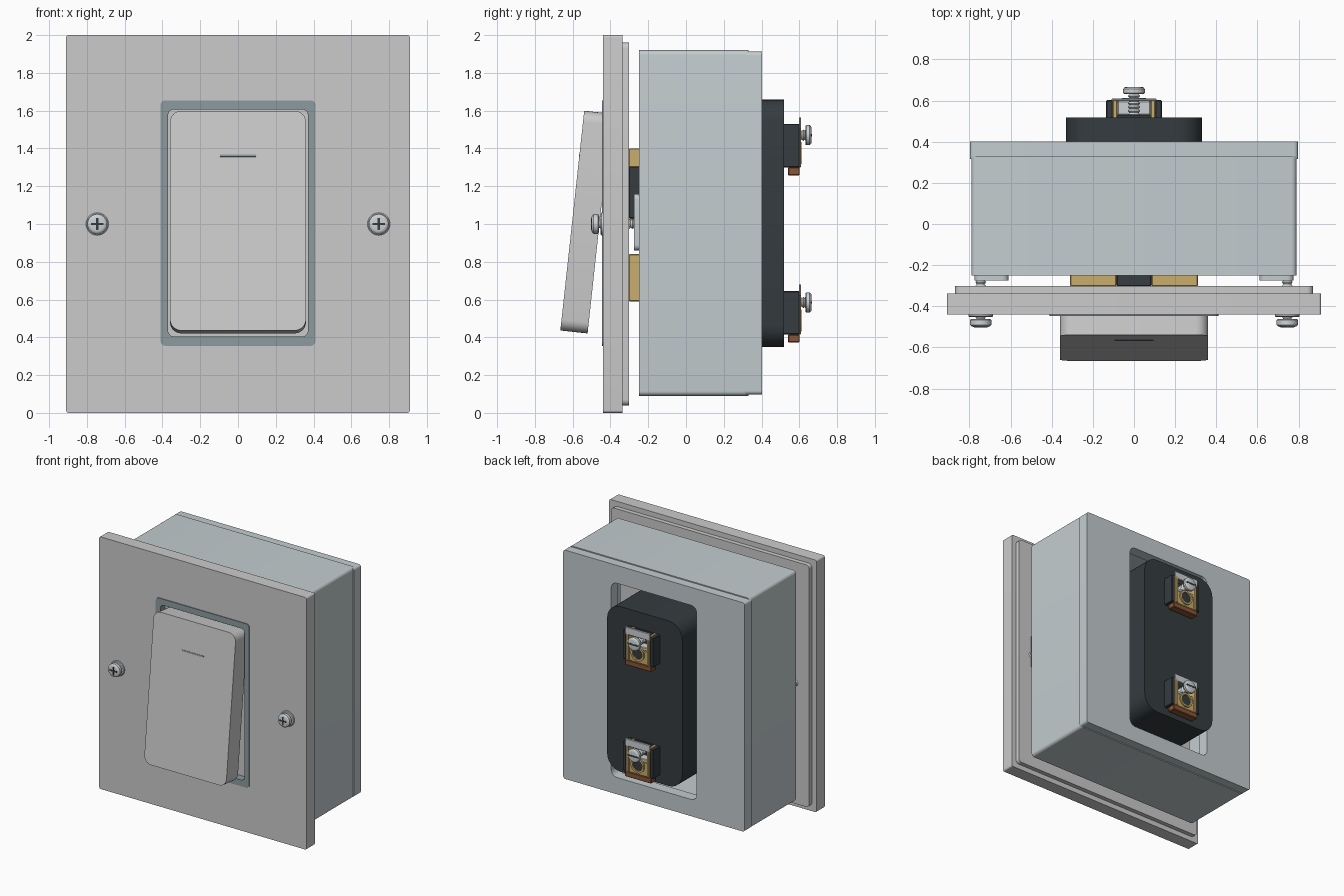
import bpy, bmesh
from math import sin, cos, pi, radians

if "Cube" in bpy.data.objects:
    bpy.data.objects.remove(bpy.data.objects["Cube"])


def material(name, r, g, b):
    m = bpy.data.materials.new(name)
    m.diffuse_color = (r, g, b, 1)
    m.use_nodes = True
    m.node_tree.nodes["Principled BSDF"].inputs["Base Color"].default_value = m.diffuse_color
    return m


BOX = material("blue_grey_metal", 0.55, 0.61, 0.63)
SLATE = material("slate", 0.27, 0.33, 0.35)
DARK = material("dark_plastic", 0.035, 0.045, 0.05)
BRASS = material("brass", 0.60, 0.42, 0.15)
COPPER = material("copper", 0.25, 0.09, 0.035)
STEEL = material("steel", 0.62, 0.65, 0.67)


def finish(name, bm, mat):
    bmesh.ops.recalc_face_normals(bm, faces=bm.faces[:])
    me = bpy.data.meshes.new(name)
    bm.to_mesh(me)
    bm.free()
    me.polygons.foreach_set("use_smooth", [True] * len(me.polygons))
    me.set_sharp_from_angle(angle=radians(35))
    if mat:
        me.materials.append(mat)
    ob = bpy.data.objects.new(name, me)
    bpy.context.collection.objects.link(ob)
    return ob


def bevel(bm, width, seg):
    if width:
        edges = [e for e in bm.edges if e.calc_face_angle(0) > radians(40)]
        bmesh.ops.bevel(bm, geom=edges, offset=width, segments=seg,
                        profile=0.5, affect='EDGES', clamp_overlap=True)


def outline(x0, x1, z0, z1, r, n=6):
    pts = []
    for k, (cx, cz) in enumerate([(x1 - r, z1 - r), (x0 + r, z1 - r),
                                  (x0 + r, z0 + r), (x1 - r, z0 + r)]):
        for i in range(n + 1):
            a = (k + i / n) * pi / 2
            pts.append((cx + r * cos(a), cz + r * sin(a)))
    return pts


def strip(bm, a, b):
    n = len(a)
    for i in range(n):
        j = (i + 1) % n
        bm.faces.new((a[i], a[j], b[j], b[i]))


def loop(bm, pts, y):
    return [bm.verts.new((x, y, z)) for x, z in pts]


def slab(name, rect, y0, y1, r, mat=None, bev=0, seg=3):
    """Rounded rectangle in x-z, extruded along y."""
    bm = bmesh.new()
    pts = outline(*rect, r)
    a, b = loop(bm, pts, y0), loop(bm, pts, y1)
    strip(bm, a, b)
    bm.faces.new(a)
    bm.faces.new(b)
    bevel(bm, bev, seg)
    return finish(name, bm, mat)


def frame(name, outer, r_out, inner, r_in, y0, y1, mat=None, bev=0, seg=2):
    """Rounded rectangle with a rounded opening."""
    bm = bmesh.new()
    po, pi_ = outline(*outer, r_out), outline(*inner, r_in)
    l = [loop(bm, po, y0), loop(bm, po, y1), loop(bm, pi_, y1), loop(bm, pi_, y0)]
    for k in range(4):
        strip(bm, l[k], l[(k + 1) % 4])
    bevel(bm, bev, seg)
    return finish(name, bm, mat)


def block(name, x0, x1, y0, y1, z0, z1, mat=None, bev=0.004):
    bm = bmesh.new()
    bmesh.ops.create_cube(bm, size=1)
    for v in bm.verts:
        v.co = ((x0 + x1) / 2 + v.co.x * (x1 - x0), (y0 + y1) / 2 + v.co.y * (y1 - y0),
                (z0 + z1) / 2 + v.co.z * (z1 - z0))
    bevel(bm, bev, 1)
    return finish(name, bm, mat)


def lathe(name, profile, x, z, mat, n=28, closed=False):
    """Turn (radius, y) points around an axis along y."""
    bm = bmesh.new()
    rings = [loop(bm, [(x + r * cos(2 * pi * i / n), z + r * sin(2 * pi * i / n))
                       for i in range(n)], y) for r, y in profile]
    for a, b in zip(rings, rings[1:]):
        strip(bm, a, b)
    if closed:
        strip(bm, rings[-1], rings[0])
    else:
        bm.faces.new(rings[0])
        bm.faces.new(rings[-1])
    return finish(name, bm, mat)


def screw(name, x, z, tip, neck, top, r_head, r_shaft, turns):
    """Threaded screw whose head points towards top along y."""
    d = 1 if top > tip else -1
    prof = [(r_shaft * 0.6, tip)]
    for i in range(turns):
        s = (neck - tip) / turns
        prof += [(r_shaft, tip + s * (i + 0.4)), (r_shaft * 0.75, tip + s * (i + 0.95))]
    prof += [(r_head - 0.004, neck), (r_head, neck + 0.005 * d), (r_head, top - 0.01 * d),
             (r_head - 0.008, top - 0.002 * d), (r_head - 0.016, top)]
    lathe(name, prof, x, z, STEEL)


# Front plate, rear lip and switch opening
opening = (-0.405, 0.405, 0.36, 1.65)
frame("front_plate", (-0.91, 0.91, 0, 2), 0.014, opening, 0.03, -0.44, -0.337, None, 0.008)
frame("plate_rear_lip", (-0.87, 0.87, 0.04, 1.96), 0.03, opening, 0.03, -0.337, -0.302, None, 0.008)
frame("bezel", (-0.41, 0.41, 0.355, 1.655), 0.025, (-0.37, 0.37, 0.405, 1.607), 0.03,
      -0.446, -0.31, SLATE, 0.006)
slab("opening_floor", (-0.385, 0.385, 0.39, 1.62), -0.385, -0.302, 0.03)

# Tilted rocker with its indicator line
tilt = radians(-6.2)
rocker = slab("rocker", (-0.36, 0.36, -0.585, 0.585), -0.0725, 0.0725, 0.06, None, 0.045, 5)
mark = block("rocker_mark", -0.095, 0.095, -0.075, -0.06, 0.34, 0.352, SLATE, 0)
for ob in (rocker, mark):
    ob.location = (0, -0.53, 1.01)
    ob.rotation_euler.x = tilt

# Wall box, rear cover and front lugs
frame("wall_box", (-0.79, 0.79, 0.09, 1.92), 0.025, (-0.75, 0.75, 0.13, 1.88), 0.02,
      -0.25, 0.33, BOX, 0.01)
frame("rear_cover", (-0.797, 0.797, 0.097, 1.912), 0.02, (-0.375, 0.375, 0.23, 1.77), 0.05,
      0.315, 0.402, BOX, 0.01)
for side, s in (("left", -1), ("right", 1)):
    x0, x1 = sorted((s * 0.61, s * 0.775))
    slab(side + "_box_lug", (x0, x1, 0.86, 1.16), -0.275, -0.225, 0.03, BOX, 0.015)

    # Plate fixing screws with cross slots
    x = s * 0.745
    screw(side + "_plate_screw", x, 1, -0.20, -0.462, -0.5, 0.052, 0.026, 14)
    lathe(side + "_screw_washer", [(0.06, -0.438), (0.06, -0.448), (0.055, -0.452)], x, 1, STEEL)
    block(side + "_screw_slot_a", x - 0.032, x + 0.032, -0.502, -0.495, 0.994, 1.006, DARK, 0)
    block(side + "_screw_slot_b", x - 0.006, x + 0.006, -0.502, -0.495, 0.968, 1.032, DARK, 0)

    # Contact bars between plate and switch body
    for part, a, b, z0, z1 in (("upper", 0.085, 0.31, 1.30, 1.40), ("lower", 0.085, 0.21, 0.59, 0.84)):
        p, q = sorted((s * a, s * b))
        block(f"{side}_{part}_contact", p, q, -0.302, -0.15, z0, z1, BRASS)

# Switch body and pivot carrier
slab("switch_body", (-0.33, 0.33, 0.35, 1.66), -0.18, 0.518, 0.12, DARK, 0.09, 6)
block("pivot_carrier", -0.085, 0.085, -0.302, -0.15, 1.03, 1.40, DARK)
block("pivot_contact", -0.085, 0.085, -0.302, -0.15, 1.005, 1.03, BRASS)

# Rear terminals
for name, z in (("upper", 1.30), ("lower", 0.415)):
    n = name + "_terminal_"
    for side, s in (("left", -1), ("right", 1)):
        for part, a, b, y1, mat in (("cheek", 0.104, 0.135, 0.602, DARK),
                                    ("clamp_side", 0.08, 0.104, 0.61, BRASS)):
            p, q = sorted((s * a, s * b))
            block(n + side + "_" + part, p, q, 0.51, y1, z, z + 0.23, mat)
    block(n + "base", -0.08, 0.08, 0.51, 0.53, z, z + 0.23, DARK, 0)
    block(n + "clamp", -0.08, 0.08, 0.53, 0.60, z, z + 0.11, BRASS)
    block(n + "nut", -0.08, 0.08, 0.53, 0.597, z + 0.11, z + 0.135, STEEL)
    lathe(n + "wire_ring", [(0.042, 0.595), (0.042, 0.612), (0.058, 0.612), (0.058, 0.595)],
          0, z + 0.075, BRASS, closed=True)
    lathe(n + "wire_hole", [(0.042, 0.595), (0.042, 0.602)], 0, z + 0.075, DARK)
    screw(n + "screw", 0, z + 0.17, 0.525, 0.632, 0.665, 0.053, 0.03, 6)
    block(n + "screw_slot", -0.045, 0.045, 0.66, 0.667, z + 0.164, z + 0.176, DARK, 0)
    block(n + "tag", -0.11, 0.11, 0.597, 0.61, z + 0.205, z + 0.265, STEEL)
    block(n + "copper_foot", -0.115, 0.115, 0.54, 0.602, z - 0.042, z, COPPER)
